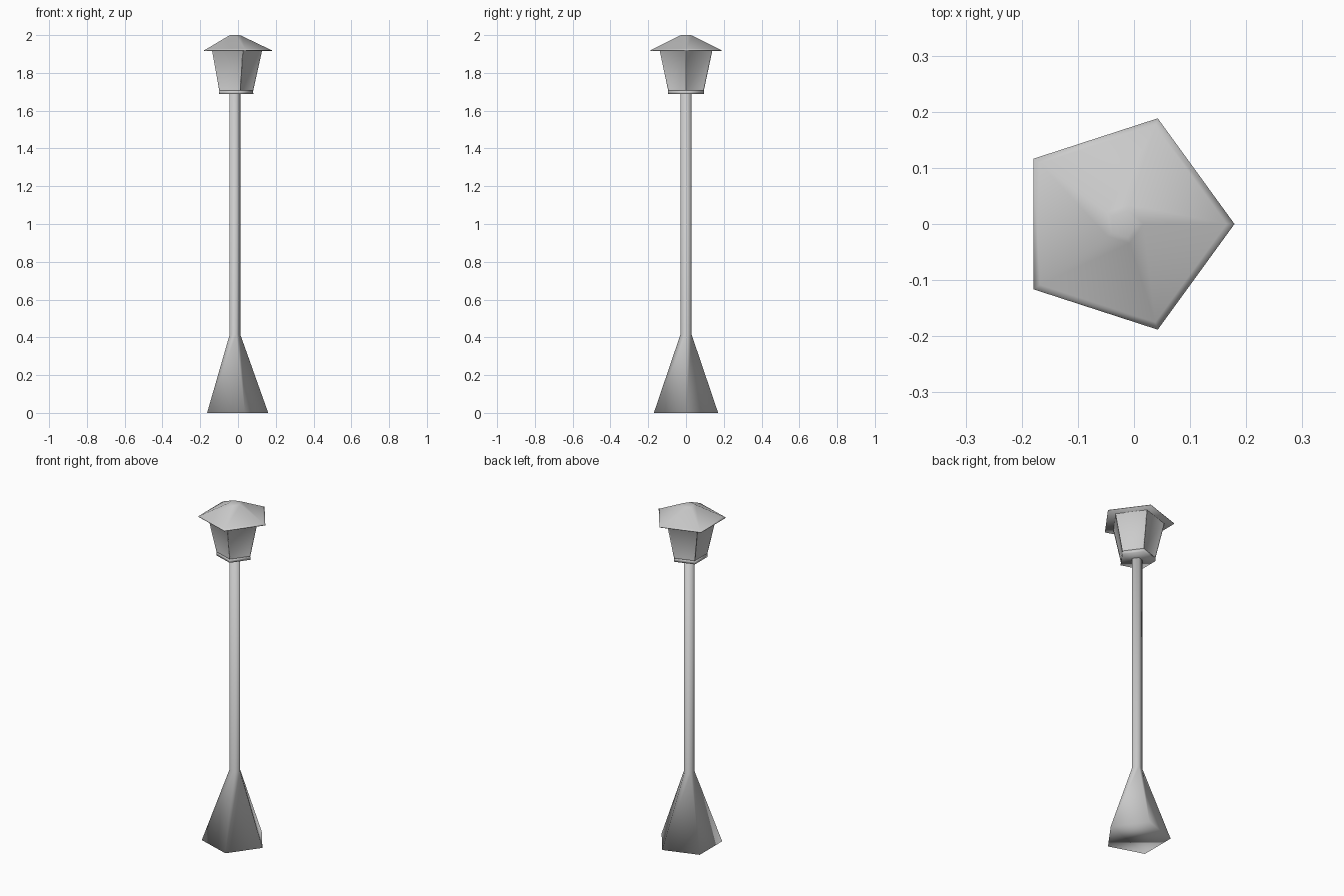
import bpy, bmesh
from math import cos, sin, tau

if "Cube" in bpy.data.objects:
    bpy.data.objects.remove(bpy.data.objects["Cube"])

SIDES = 5
CX = -0.0189  # pentagon axis, so the roof is centred on x = 0


def lathe(name, profile, inset_band=None):
    """Five-sided closed solid from (radius, z) rings, one corner facing +x."""
    bm = bmesh.new()
    rings = [[bm.verts.new((CX + r * cos(tau * i / SIDES), r * sin(tau * i / SIDES), z))
              for i in range(SIDES)] for r, z in profile]
    bands = []
    for lo, hi in zip(rings, rings[1:]):
        bands.append([bm.faces.new((lo[i], lo[(i + 1) % SIDES], hi[(i + 1) % SIDES], hi[i]))
                      for i in range(SIDES)])
    bm.faces.new(rings[0][::-1])
    bm.faces.new(rings[-1])
    bm.normal_update()
    if inset_band is not None:
        bmesh.ops.inset_individual(bm, faces=bands[inset_band], thickness=0.007, depth=-0.003)
    bmesh.ops.recalc_face_normals(bm, faces=bm.faces[:])
    for f in bm.faces:
        f.smooth = True
    mesh = bpy.data.meshes.new(name)
    bm.to_mesh(mesh)
    bm.free()
    obj = bpy.data.objects.new(name, mesh)
    bpy.context.collection.objects.link(obj)
    return obj


# Flared foot and slim pole in one piece
lathe("base_and_pole", [(0.179, 0), (0.031, 0.415), (0.031, 1.69)])

# Plate under the lantern
lathe("lantern_plate", [(0.100, 1.687), (0.099, 1.707)])

# Tapered lantern with recessed panes
lathe("lantern_body", [(0.099, 1.705), (0.147, 1.92)], inset_band=0)

# Roof with thin bevelled rim and small flat top
lathe("lantern_roof", [(0.198, 1.917), (0.198, 1.920), (0.184, 1.926),
                       (0.036, 1.997), (0.025, 2.0)])
